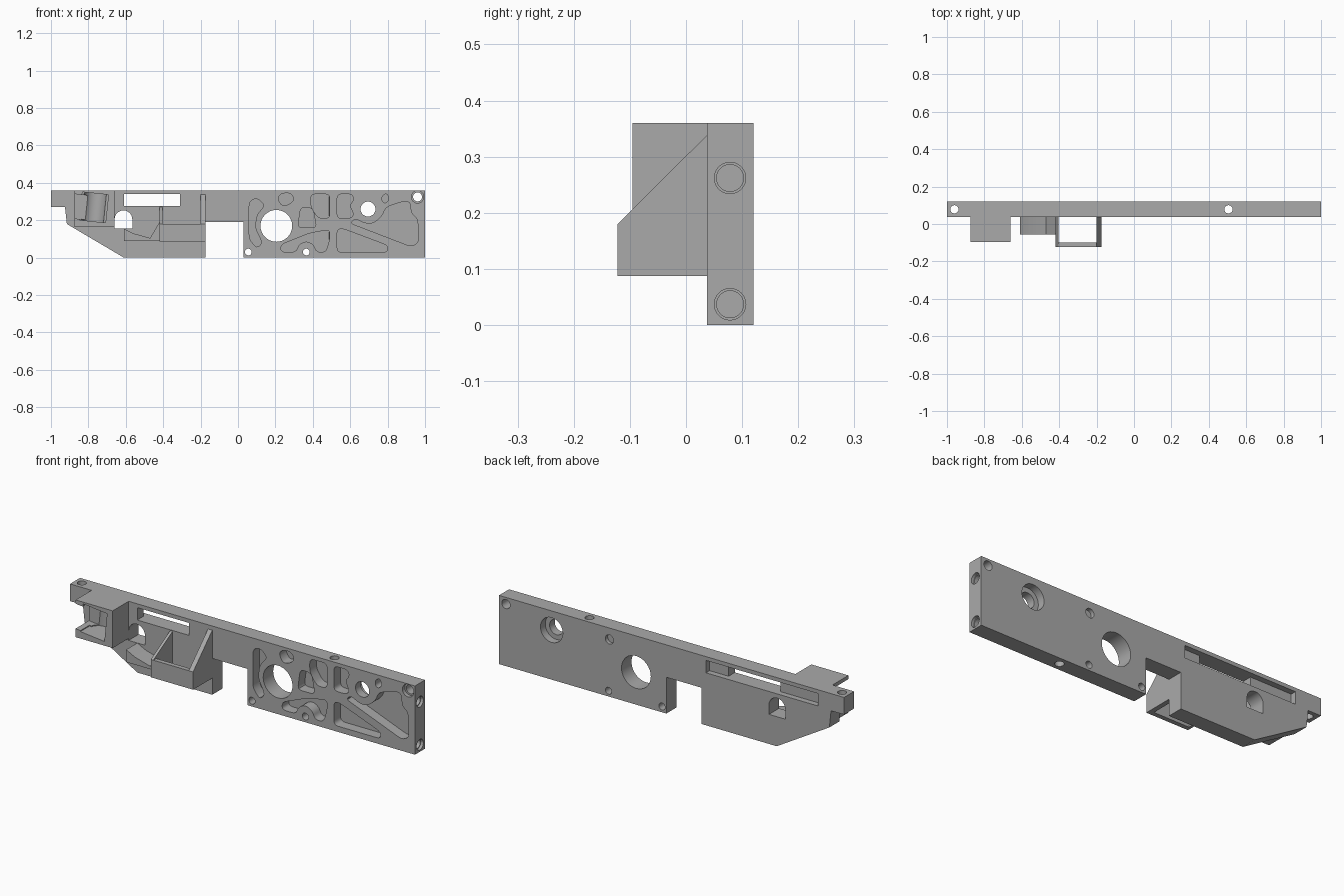
import bpy, bmesh, math
from mathutils import Vector, Matrix

if "Cube" in bpy.data.objects:
    bpy.data.objects.remove(bpy.data.objects["Cube"], do_unlink=True)

FRONT, BACK = 0.037, 0.12
MID = (FRONT + BACK) / 2

grey = bpy.data.materials.new("machined grey")
grey.use_nodes = True
grey.diffuse_color = (0.4, 0.4, 0.4, 1)
grey.node_tree.nodes["Principled BSDF"].inputs["Base Color"].default_value = grey.diffuse_color


def rounded(points, radius, steps=4):
    """Replace each corner of an outline with a small curve."""
    out = []
    for i, p in enumerate(points):
        p = Vector(p)
        before, after = Vector(points[i - 1]) - p, Vector(points[(i + 1) % len(points)]) - p
        a = p + before.normalized() * min(radius, before.length * 0.45)
        b = p + after.normalized() * min(radius, after.length * 0.45)
        for s in range(steps + 1):
            t = s / steps
            out.append(a * (1 - t) ** 2 + p * 2 * t * (1 - t) + b * t * t)
    return out


def circle(u, v, r, sides=32):
    turns = [math.tau * i / sides for i in range(sides)]
    return [(u + r * math.cos(a), v + r * math.sin(a)) for a in turns]


def rect(u0, u1, v0, v1):
    return [(u0, v0), (u1, v0), (u1, v1), (u0, v1)]


def prism(name, outline, axis, low, high):
    """Extrude a 2D outline along one axis, from low to high."""
    place = {"x": lambda u, v, w: (w, u, v),
             "y": lambda u, v, w: (u, w, v),
             "z": lambda u, v, w: (u, v, w)}[axis]
    bm = bmesh.new()
    face = bm.faces.new([bm.verts.new(place(p[0], p[1], low)) for p in outline])
    moved = bmesh.ops.extrude_face_region(bm, geom=[face])["geom"]
    shift = Vector(place(0, 0, high - low))
    bmesh.ops.translate(bm, vec=shift, verts=[g for g in moved if isinstance(g, bmesh.types.BMVert)])
    bmesh.ops.recalc_face_normals(bm, faces=bm.faces)
    mesh = bpy.data.meshes.new(name)
    bm.to_mesh(mesh)
    bm.free()
    mesh.materials.append(grey)
    obj = bpy.data.objects.new(name, mesh)
    bpy.context.collection.objects.link(obj)
    return obj


def cut(target, cutter):
    """Subtract the cutter from the target, then discard it."""
    mod = target.modifiers.new("cut", "BOOLEAN")
    mod.operation, mod.solver, mod.object = "DIFFERENCE", "EXACT", cutter
    bpy.context.view_layer.update()
    graph = bpy.context.evaluated_depsgraph_get()
    mesh = bpy.data.meshes.new_from_object(target.evaluated_get(graph))
    target.modifiers.clear()
    target.data = mesh
    bpy.data.objects.remove(cutter, do_unlink=True)


# Main plate with stepped, chamfered end and bottom gap
plate = prism("main_plate", [
    (-1, 0.36), (-1, 0.27), (-0.925, 0.27), (-0.915, 0.18), (-0.61, 0), (-0.175, 0),
    (-0.175, 0.19), (0.03, 0.19), (0.03, 0), (1, 0), (1, 0.36)], "y", FRONT, BACK)


def plate_cut(outline, axis="y", low=-0.5, high=1.5):
    cut(plate, prism("cutter", outline, axis, low, high))


def pocket(*points):
    plate_cut(rounded(points, 0.025), "y", -0.1, FRONT + 0.055)


# Lightening pockets on the front
pocket((.06, .3), (.1, .32), (.145, .28), (.1, .23), (.09, .16), (.13, .08), (.1, .05), (.06, .1))
pocket((.21, .32), (.235, .345), (.285, .345), (.3, .31), (.275, .285), (.235, .275))
pocket((.39, .34), (.49, .34), (.49, .21), (.43, .21), (.39, .27))
pocket((.32, .16), (.335, .27), (.4, .265), (.42, .16))
pocket((.53, .34), (.61, .34), (.62, .31), (.595, .28), (.62, .23), (.6, .21), (.53, .21))
pocket((.77, .33), (.795, .345), (.81, .315), (.79, .29), (.77, .3))
pocket((.23, .03), (.23, .07), (.38, .13), (.49, .15), (.49, .1), (.47, .03), (.42, .03),
       (.405, .07), (.365, .09), (.325, .07), (.31, .03))
pocket((.53, .03), (.53, .15), (.56, .155), (.8, .065), (.8, .03))
pocket((.6, .185), (.925, .06), (.965, .08), (.96, .21), (.925, .235), (.92, .3), (.88, .3),
       (.79, .27), (.77, .22), (.72, .18), (.67, .185), (.63, .21))

# Round holes through the plate, front to back
for x, z, r in [(.205, .17, .085), (.695, .26, .04), (.055, .03, .018),
                (.365, .03, .018), (.96, .325, .024)]:
    plate_cut(circle(x, z, r))
plate_cut(circle(.695, .26, .065), "y", 0.08, 0.2)
plate_cut(circle(.96, .325, .033), "y", 0, FRONT + 0.02)
plate_cut(circle(.36, .3, .024), "y", BACK - 0.02, 0.2)

# Vertical holes and end holes
for x in (-.96, .505):
    plate_cut(circle(x, MID, .022), "z")
for z in (.037, .262):
    plate_cut(circle(MID, z, .024), "x", 0.93)
    plate_cut(circle(MID, z, .028), "x", 0.985)

# Long slot with shallow groove behind, and arched window
plate_cut(rect(-.61, -.31, .275, .34))
plate_cut(rect(-.85, -.2, .275, .34), "y", BACK - 0.03, 0.2)
arch = [(-.66, .155), (-.565, .155)]
arch += [(-.6125 + .0475 * math.cos(a), .205 + .0475 * math.sin(a))
         for a in [math.pi * i / 12 for i in range(13)]]
plate_cut(arch)

# Holder block with a tilted cradle
block = prism("holder_block", rect(-.875, -.66, .165, .36), "y", -0.095, FRONT)
tilt = Matrix.Translation((-.78, 0, .27)) @ Matrix.Rotation(math.radians(6), 4, "Y")
for outline, low, high in [(rect(-.06, .08, -.2, -.02), -.075, .075),
                           (circle(.01, -.03, .06), -.075, .075),
                           (rect(-.2, 0, -.2, .015), -.07, .06)]:
    cutter = prism("cutter", outline, "z", low, high)
    cutter.matrix_world = tilt
    cut(block, cutter)

# Open box: sloped side walls and a front wall
right_side = [(FRONT, .087), (-.122, .087), (-.122, .18), (FRONT, .338)]
left_side = right_side[:3] + [(FRONT, .27)]
walls = [prism("box_inner_wall", right_side, "x", -.2, -.175),
         prism("box_outer_wall", left_side, "x", -.42, -.405),
         prism("box_front_wall", rect(-.405, -.2, .087, .18), "y", -.122, -.098)]

# Notched ledge below the window
ledge = prism("notched_ledge", [
    (-.61, .09), (-.42, .09), (-.42, .19), (-.47, .105), (-.56, .13), (-.61, .155)],
    "y", -0.055, FRONT)

# Smooth the round surfaces, keep sharp edges
for obj in [plate, block, ledge] + walls:
    bpy.ops.object.select_all(action="DESELECT")
    obj.select_set(True)
    bpy.context.view_layer.objects.active = obj
    bpy.ops.object.shade_smooth_by_angle(angle=math.radians(30))
